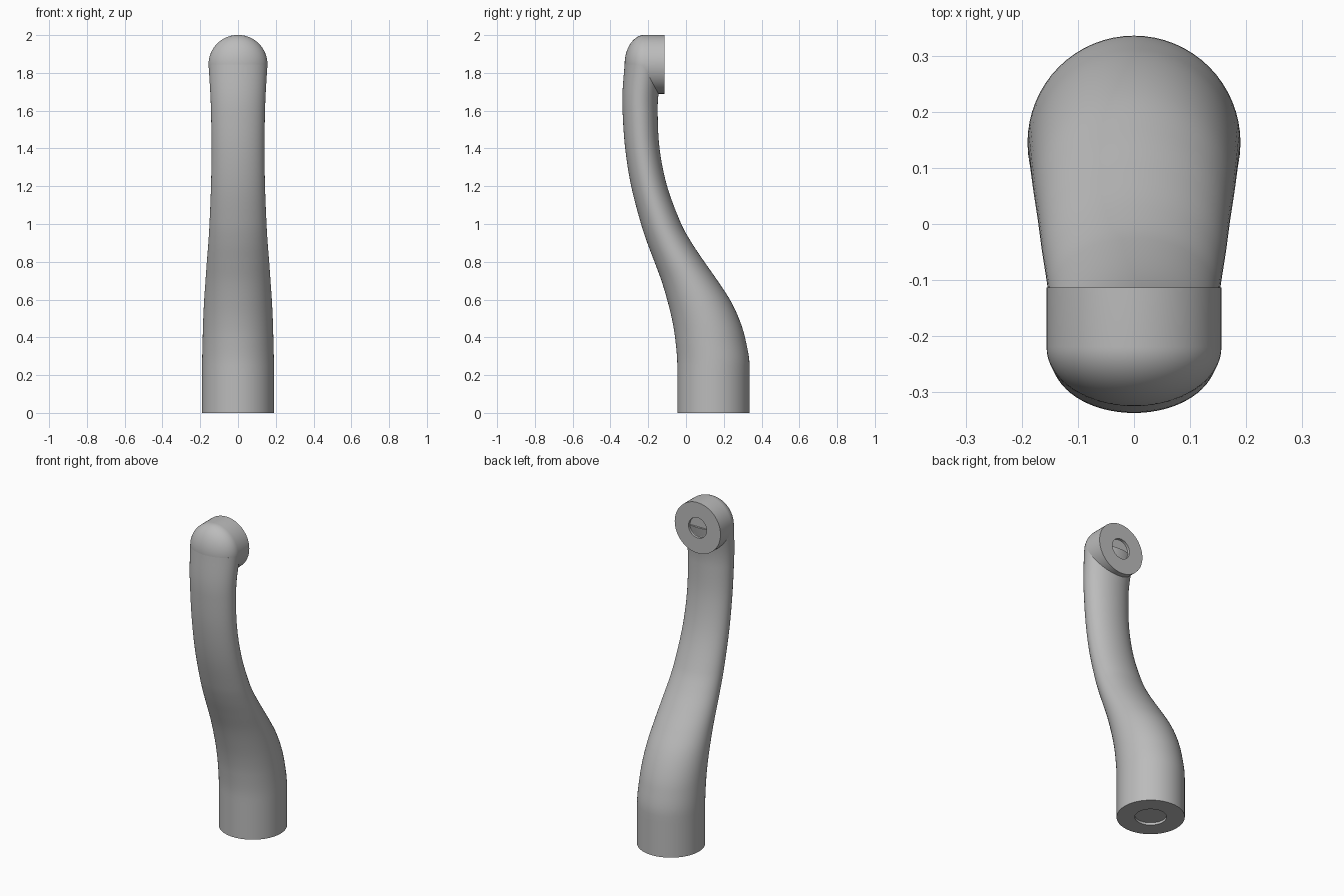
import bpy
import bmesh
import math
from mathutils import Vector

cube = bpy.data.objects.get("Cube")
if cube:
    bpy.data.objects.remove(cube)

SIDES = 64

metal = bpy.data.materials.new("plain grey")
metal.use_nodes = True
GREY = (0.5, 0.5, 0.5, 1)
metal.diffuse_color = GREY
metal.node_tree.nodes["Principled BSDF"].inputs["Base Color"].default_value = GREY


def ring(centre, u, v):
    """Ellipse of points around centre, spanned by the half-axes u and v."""
    angles = [2 * math.pi * i / SIDES for i in range(SIDES)]
    return [centre + u * math.cos(a) + v * math.sin(a) for a in angles]


def loft(name, rings):
    """Skin a list of rings and close both ends."""
    bm = bmesh.new()
    loops = [[bm.verts.new(p) for p in r] for r in rings]
    for a, b in zip(loops, loops[1:]):
        for i in range(SIDES):
            j = (i + 1) % SIDES
            bm.faces.new((a[i], a[j], b[j], b[i]))
    bm.faces.new(loops[0][::-1])
    bm.faces.new(loops[-1])
    bmesh.ops.recalc_face_normals(bm, faces=bm.faces)
    mesh = bpy.data.meshes.new(name)
    bm.to_mesh(mesh)
    bm.free()
    mesh.materials.append(metal)
    obj = bpy.data.objects.new(name, mesh)
    bpy.context.collection.objects.link(obj)
    bpy.ops.object.select_all(action='DESELECT')
    obj.select_set(True)
    bpy.context.view_layer.objects.active = obj
    bpy.ops.object.shade_smooth_by_angle(angle=math.radians(35))
    return obj


def smooth_keys(keys, steps):
    """Hermite interpolation of (height, values...) rows."""
    rows = [Vector(k) for k in keys]

    def slope(i):
        if i < 2:
            return rows[0] * 0
        a, b = rows[i - 1], rows[min(i + 1, len(rows) - 1)]
        return (b - a) / (b[0] - a[0])

    out = []
    for i in range(len(rows) - 1):
        p, q = rows[i], rows[i + 1]
        h = q[0] - p[0]
        for s in range(steps):
            t = s / steps
            w = t * t * (3 - 2 * t)
            r = (p * (1 - w) + q * w + slope(i) * (h * t * (1 - t) ** 2)
                 - slope(i + 1) * (h * t * t * (1 - t)))
            r[0] = p[0] + h * t
            out.append(r)
    return out + [rows[-1]]


# Curved body: height, front y, back y, half width
BODY = [
    (0, -.046, .336, .19), (.25, -.046, .336, .19), (.4, -.058, .312, .187),
    (.5, -.075, .28, .184), (.6, -.1, .232, .179), (.7, -.13, .167, .172),
    (.8, -.167, .097, .165), (.9, -.205, .03, .157), (1, -.238, -.025, .151),
    (1.2, -.29, -.1, .143), (1.4, -.322, -.14, .14), (1.6, -.336, -.15, .143),
    (1.7, -.336, -.144, .147), (1.845, -.325, -.116, .156),
]


def flat_ring(z, front, back, half):
    return ring(Vector((0, (front + back) / 2, z)),
                Vector((half, 0, 0)), Vector((0, (back - front) / 2, 0)))


# Shallow round recess in the underside, then the swept body
BASE_Y, HOLE, DEPTH = .145, .089, .015
base_recess = [flat_ring(z, BASE_Y - HOLE, BASE_Y + HOLE, HOLE) for z in (DEPTH, 0)]
loft("body", base_recess + [flat_ring(*row) for row in smooth_keys(BODY, 6)])

# Rounded head: a sideways disc with a domed front and a recessed back face
HEAD_Z, RADIUS, BACK, DOME_Y, DOME = 1.845, .156, -.113, -.219, .106


def upright_ring(y, r):
    return ring(Vector((0, y, HEAD_Z)), Vector((r, 0, 0)), Vector((0, 0, r)))


profile = [(BACK - DEPTH, .062), (BACK, .062), (BACK, RADIUS)]
for i in range(20):
    a = math.pi / 2 * i / 20
    profile.append((DOME_Y - DOME * math.sin(a), RADIUS * math.cos(a)))
profile.append((DOME_Y - DOME, .002))
loft("rounded_head", [upright_ring(y, r) for y, r in profile])
